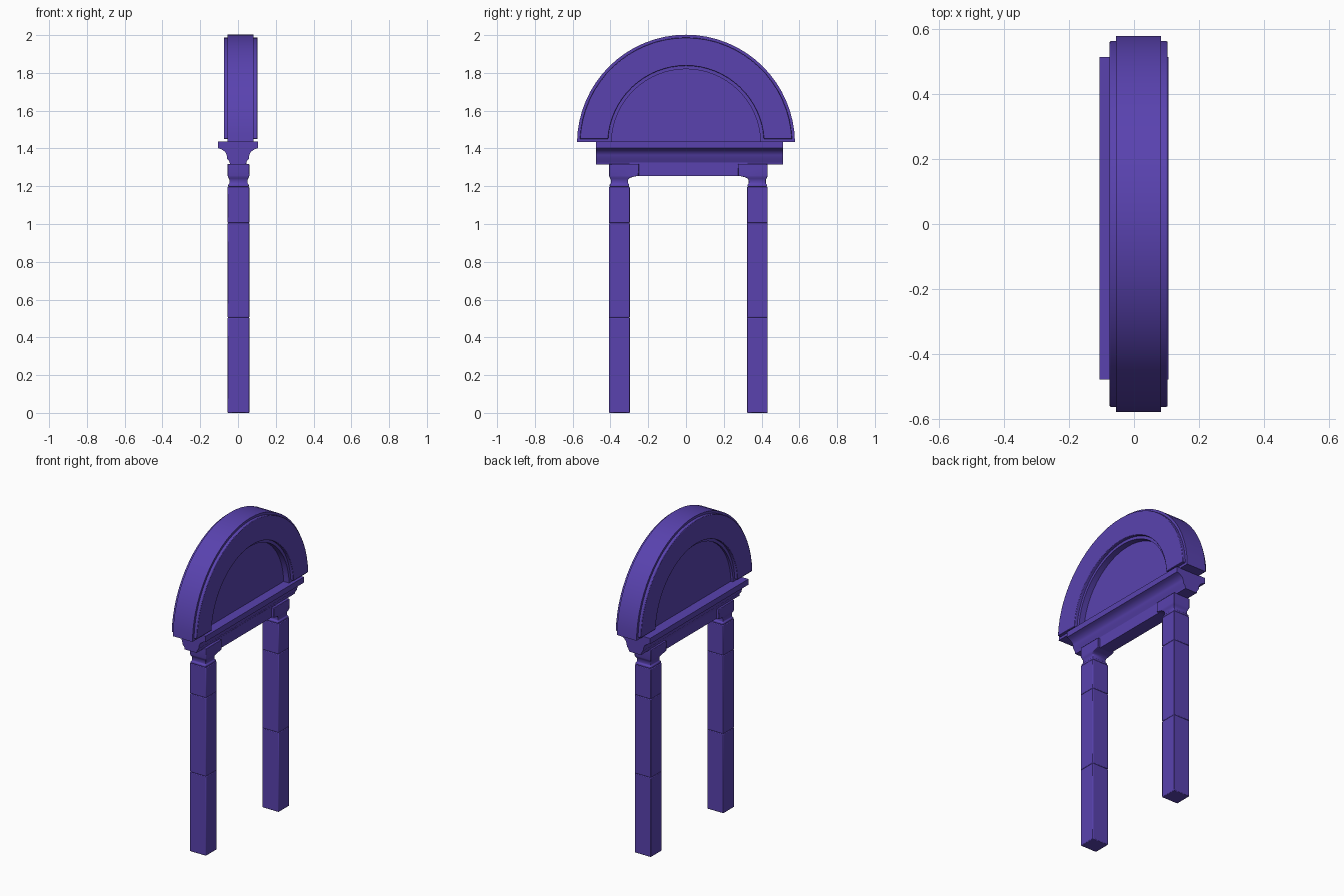
import bpy, bmesh
from math import pi, sin, cos, asin

cube = bpy.data.objects.get("Cube")
if cube:
    bpy.data.objects.remove(cube, do_unlink=True)

purple = bpy.data.materials.new("violet stone")
purple.use_nodes = True
COLOUR = (0.1, 0.055, 0.43, 1)
purple.diffuse_color = COLOUR
purple.node_tree.nodes["Principled BSDF"].inputs["Base Color"].default_value = COLOUR


def finish(bm, name, bevel=0, angle=35):
    """Turn a bmesh into a shaded, coloured object."""
    bmesh.ops.recalc_face_normals(bm, faces=bm.faces)
    mesh = bpy.data.meshes.new(name)
    bm.to_mesh(mesh)
    bm.free()
    mesh.materials.append(purple)
    ob = bpy.data.objects.new(name, mesh)
    bpy.context.collection.objects.link(ob)
    if bevel:
        mod = ob.modifiers.new("soft edges", "BEVEL")
        mod.width, mod.segments = bevel, 2
    bpy.ops.object.select_all(action="DESELECT")
    ob.select_set(True)
    bpy.context.view_layer.objects.active = ob
    bpy.ops.object.shade_smooth_by_angle(angle=angle * pi / 180)
    return ob


def prism(name, outline, axis, lo, hi, **kw):
    """Extrude a 2D outline along x (outline y, z) or y (outline x, z)."""
    bm = bmesh.new()
    place = (lambda a, b, t: (t, a, b)) if axis == "x" else (lambda a, b, t: (a, t, b))
    ends = [[bm.verts.new(place(a, b, t)) for a, b in outline] for t in (lo, hi)]
    for ring in ends:
        bm.faces.new(ring)
    n = len(outline)
    for i in range(n):
        j = (i + 1) % n
        bm.faces.new((ends[0][i], ends[0][j], ends[1][j], ends[1][i]))
    return finish(bm, name, **kw)


def box(name, x, y, z, **kw):
    return prism(name, [(y[0], z[0]), (y[1], z[0]), (y[1], z[1]), (y[0], z[1])],
                 "x", x[0], x[1], **kw)


def loft(name, rings, **kw):
    """Skin rectangular rings given as (z, y0, y1, x0, x1)."""
    bm = bmesh.new()
    loops = [[bm.verts.new(p) for p in ((x0, y0, z), (x1, y0, z), (x1, y1, z), (x0, y1, z))]
             for z, y0, y1, x0, x1 in rings]
    bm.faces.new(loops[0])
    bm.faces.new(loops[-1])
    for a, b in zip(loops, loops[1:]):
        for i in range(4):
            j = (i + 1) % 4
            bm.faces.new((a[i], a[j], b[j], b[i]))
    return finish(bm, name, **kw)


# Half-round head: a body with a proud, slightly smaller face on both sides
CENTRE, STEPS = 1.425, 32


def arc(radius, base):
    start = asin((base - CENTRE) / radius)
    angles = [start + (pi - 2 * start) * i / STEPS for i in range(STEPS + 1)]
    return [(radius * cos(a), CENTRE + radius * sin(a)) for a in angles]


def half_ring(name, inner, outer, base, x0, x1, bevel=0):
    return prism(name, arc(outer, base) + arc(inner, base)[::-1], "x", x0, x1, bevel=bevel)


half_ring("arch_body", 0.395, 0.577, 1.434, -0.055, 0.083)
half_ring("arch_raised_face", 0.413, 0.562, 1.45, -0.075, 0.103, bevel=0.003)
prism("arch_infill_panel", arc(0.405, 1.434), "x", -0.04, 0.045)

# Moulded cornice under the arch
half = [(0.106, 1.438), (0.106, 1.402), (0.088, 1.396), (0.068, 1.382),
        (0.06, 1.365), (0.057, 1.345), (0.045, 1.33), (0.042, 1.315)]
prism("cornice", half + [(-x, z) for x, z in half[::-1]], "y", -0.477, 0.513, angle=50)

# Lintel between the capitals
box("lintel", (-0.04, 0.045), (-0.3, 0.325), (1.255, 1.325))

# Posts of three stacked blocks with flared capitals, mirrored about MIDDLE
MIDDLE = 0.0125
X0, X1 = -0.055, 0.06
for side, label in ((-1, "front"), (1, "back")):
    def span(outer, inner):
        return sorted((MIDDLE + side * outer, MIDDLE + side * inner))

    for part, low, high in (("lower", 0, 0.505), ("middle", 0.505, 1.005), ("upper", 1.005, 1.197)):
        box(f"{label}_post_{part}_block", (X0, X1), span(0.42, 0.31), (low, high), bevel=0.004)

    # each step: height, outer reach, inner reach, inset in x
    steps = [(1.197, 0.417, 0.313, 0.003), (1.209, 0.417, 0.313, 0.003),
             (1.214, 0.41, 0.319, 0.009), (1.235, 0.41, 0.319, 0.009),
             (1.242, 0.414, 0.312, 0.005), (1.249, 0.418, 0.296, 0.002),
             (1.256, 0.42, 0.262, 0), (1.318, 0.42, 0.262, 0)]
    loft(f"{label}_capital",
         [(z, *span(outer, inner), X0 + d, X1 - d) for z, outer, inner, d in steps],
         bevel=0.003, angle=60)
